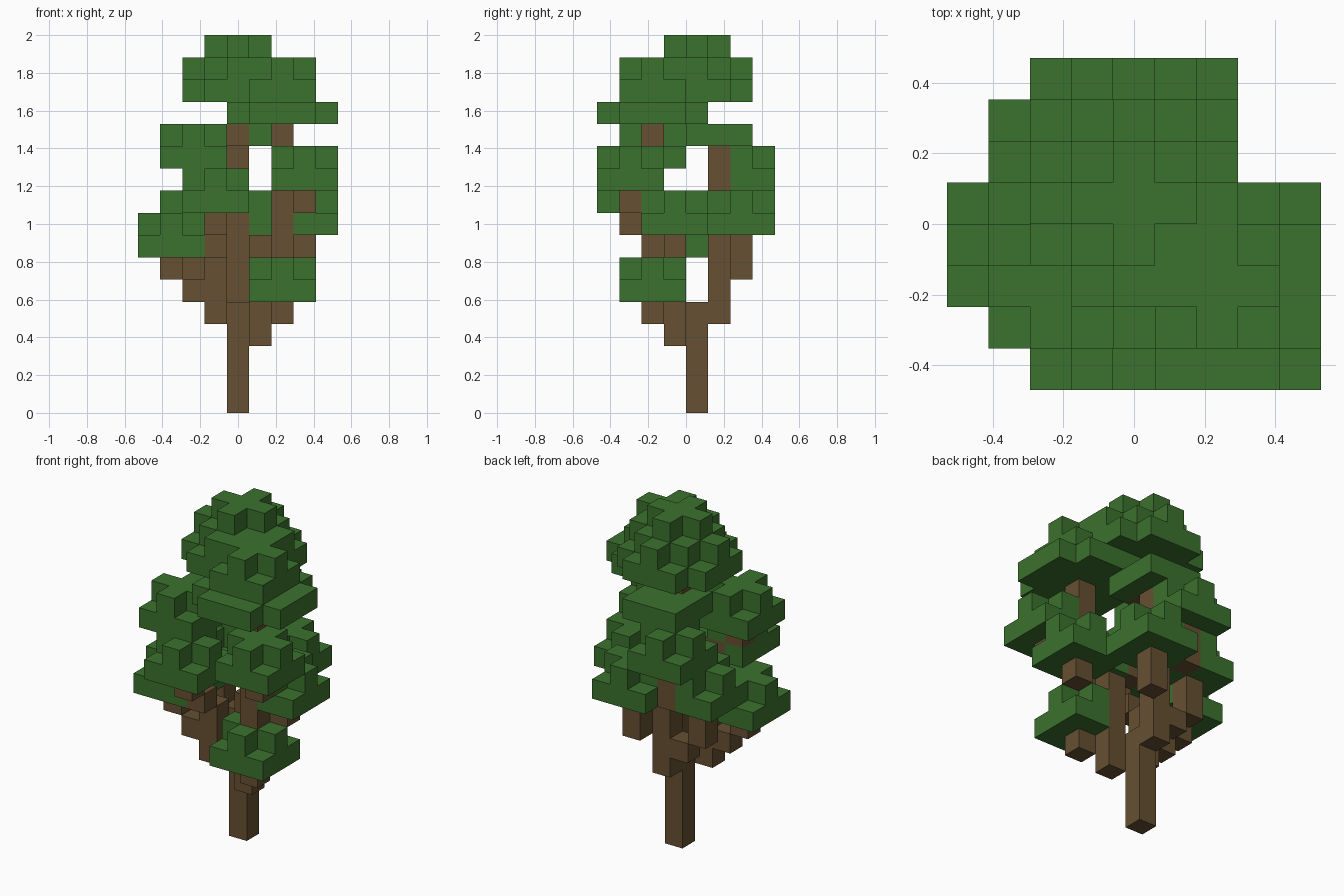
import bpy
import bmesh
from mathutils import Vector

UNIT = 2 / 17  # edge of one block; the tree is seventeen blocks tall

cube = bpy.data.objects.get("Cube")
if cube:
    bpy.data.objects.remove(cube, do_unlink=True)


def make_material(name, colour):
    mat = bpy.data.materials.new(name)
    mat.use_nodes = True
    mat.diffuse_color = colour
    for node in mat.node_tree.nodes:
        if node.type == 'BSDF_PRINCIPLED':
            node.inputs["Base Color"].default_value = colour
            node.inputs["Roughness"].default_value = 0.9
    return mat


bark = make_material("bark_brown", (0.133, 0.08, 0.032, 1))
leaf = make_material("leaf_green", (0.044, 0.165, 0.027, 1))


# Block shapes: sets of grid cells
def column(x, y, low, high):
    return {(x, y, z) for z in range(low, high + 1)}


def layer(centre, z, radius, reach):
    """Cells in a square of the given radius, cut to a diamond of the given reach."""
    span = range(-radius, radius + 1)
    return {(centre[0] + i, centre[1] + j, z)
            for i in span for j in span if abs(i) + abs(j) <= reach}


def tuft(x, y, z):
    """Leaf clump: a square slab with a cross on top."""
    return layer((x, y), z, 1, 2) | layer((x, y), z + 1, 1, 1)


parts = []  # (name, cells, material), earlier parts win shared cells

# Trunk and branches
parts.append(("trunk", column(0, 0, 0, 4) | column(0, 1, 4, 11) | column(0, 0, 12, 13), bark))
parts.append(("front_branch", column(1, -1, 3, 7) | {(2, -2, 4)}, bark))
parts.append(("upper_front_branch",
              column(2, -2, 7, 12) | {(3, -1, 7), (3, -3, 9)}, bark))
parts.append(("right_branch", column(-1, -1, 4, 6) | {(-2, -1, 5), (-3, -1, 6)}, bark))
parts.append(("right_front_branch",
              {(-1, -2, 7), (-1, -3, 8), (-1, -2, 9), (-2, -2, 10)}, bark))
parts.append(("back_left_branch", column(1, 2, 6, 7), bark))
parts.append(("back_right_branch", {(-1, 1, 5)} | column(-2, 1, 6, 7), bark))
parts.append(("upper_back_branch", column(-1, 2, 8, 9), bark))

# Leaf clumps around the branches
tufts = {
    "low_front_leaves": (2, -2, 5),
    "right_leaves": (-3, -1, 7),
    "back_left_leaves": (1, 2, 8),
    "back_right_leaves": (-2, 1, 8),
    "left_leaves": (3, -1, 8),
    "front_right_leaves": (-1, -3, 9),
    "front_left_leaves": (3, -3, 10),
    "upper_back_leaves": (-1, 2, 10),
    "upper_right_leaves": (-2, -2, 11),
}
for name, place in tufts.items():
    parts.append((name, tuft(*place), leaf))

# Flat slab and the two big crowns
parts.append(("slab_leaves", layer((0, 1), 12, 1, 2), leaf))
parts.append(("front_crown_leaves", layer((2, -2), 13, 2, 3) | tuft(2, -2, 14), leaf))
parts.append(("top_crown_leaves", layer((0, 0), 14, 2, 3) | layer((0, 0), 15, 2, 2)
              | layer((0, 0), 16, 1, 1), leaf))

owner = {}
for index, (name, cells, mat) in enumerate(parts):
    for cell in cells:
        owner.setdefault(cell, index)

AXES = [Vector(a) for a in ((1, 0, 0), (0, 1, 0), (0, 0, 1))]


def build(index):
    """Mesh the outer block faces of one part and join flat areas."""
    name, cells, mat = parts[index]
    bm = bmesh.new()
    for cell in sorted(c for c in cells if owner[c] == index):
        middle = Vector(cell) + Vector((0, 0.5, 0.5))
        for a in range(3):
            for sign in (1, -1):
                normal = AXES[a] * sign
                if tuple(int(v) for v in Vector(cell) + normal) in owner:
                    continue
                u = AXES[(a + 1) % 3] / 2
                v = AXES[(a + 2) % 3] / 2 * sign
                face_mid = middle + normal / 2
                ring = (face_mid - u - v, face_mid + u - v, face_mid + u + v, face_mid - u + v)
                bm.faces.new([bm.verts.new(p * UNIT) for p in ring])
    bmesh.ops.remove_doubles(bm, verts=bm.verts, dist=UNIT / 100)
    bmesh.ops.dissolve_limit(bm, angle_limit=0.01, verts=bm.verts, edges=bm.edges)
    mesh = bpy.data.meshes.new(name)
    bm.to_mesh(mesh)
    bm.free()
    mesh.materials.append(mat)
    bpy.context.scene.collection.objects.link(bpy.data.objects.new(name, mesh))


for index in range(len(parts)):
    build(index)
